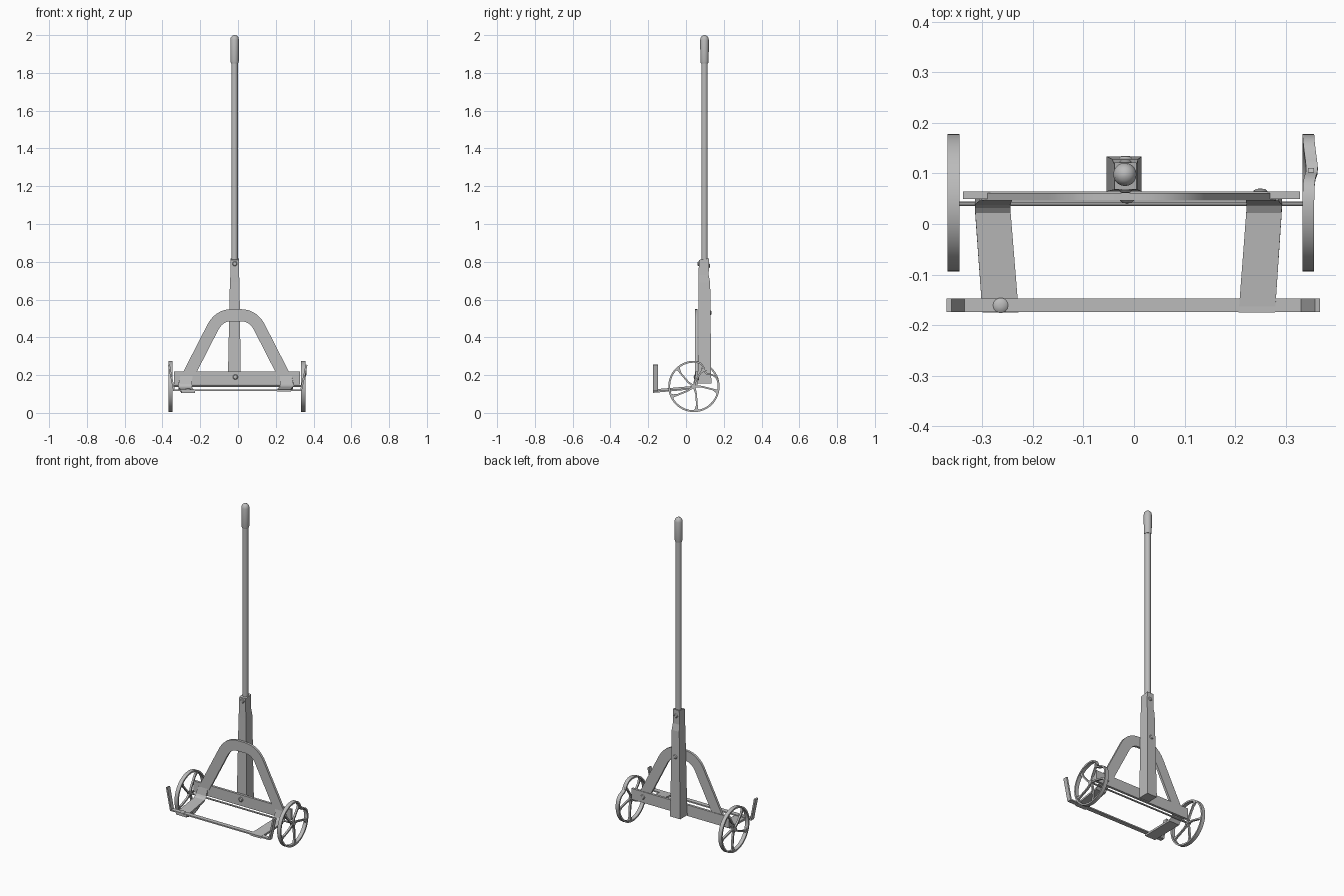
import bpy, bmesh
from math import sin, cos, pi, radians, exp
from mathutils import Vector, Matrix

cube = bpy.data.objects.get("Cube")
if cube:
    bpy.data.objects.remove(cube)

GREY = (0.5, 0.5, 0.5, 1)
metal = bpy.data.materials.new("grey_metal")
metal.use_nodes = True
metal.diffuse_color = GREY
metal.node_tree.nodes["Principled BSDF"].inputs["Base Color"].default_value = GREY


def finish(name, bm, smooth=False):
    bmesh.ops.recalc_face_normals(bm, faces=bm.faces)
    mesh = bpy.data.meshes.new(name)
    bm.to_mesh(mesh)
    bm.free()
    mesh.materials.append(metal)
    ob = bpy.data.objects.new(name, mesh)
    bpy.context.collection.objects.link(ob)
    if smooth:
        bpy.ops.object.select_all(action="DESELECT")
        ob.select_set(True)
        bpy.context.view_layer.objects.active = ob
        bpy.ops.object.shade_smooth_by_angle(angle=radians(35))
    return ob


def add_loft(bm, sections, closed=False):
    """Skin a list of equal-length cross-sections."""
    rings = [[bm.verts.new(p) for p in s] for s in sections]
    n = len(rings[0])
    for i in range(len(rings) if closed else len(rings) - 1):
        a, b = rings[i], rings[(i + 1) % len(rings)]
        for k in range(n):
            bm.faces.new((a[k], a[(k + 1) % n], b[(k + 1) % n], b[k]))
    if not closed:
        bm.faces.new(rings[0])
        bm.faces.new(rings[-1])


def loft(name, sections, smooth=False, closed=False):
    bm = bmesh.new()
    add_loft(bm, sections, closed)
    return finish(name, bm, smooth)


def slab(c, across, thick):
    """Rectangular section around c from two half-extents."""
    c, a, t = Vector(c), Vector(across), Vector(thick)
    return [c - a - t, c + a - t, c + a + t, c - a + t]


def turned(name, profile, origin, axis=(0, 0, 1), sides=20):
    """Round part from (radius, distance along axis) pairs."""
    rot = Vector((0, 0, 1)).rotation_difference(Vector(axis)).to_matrix()
    o = Vector(origin)
    return loft(name, [[o + rot @ Vector((r * cos(2 * pi * k / sides), r * sin(2 * pi * k / sides), h))
                        for k in range(sides)] for r, h in profile], smooth=True)


# Pole and domed grip
PX, PY = -0.018, 0.098
turned("pole", [(0.017, 0.7), (0.017, 1.9)], (PX, PY, 0))
turned("grip", [(0.019, 1.85), (0.022, 1.86), (0.023, 1.975), (0.02, 1.988),
                (0.013, 1.996), (0.004, 2.0)], (PX, PY, 0))

# Tapered square post, chamfered back at the socket
post = []
for z, x0, x1, y0, y1 in ((0.155, -0.054, 0.015, 0.064, 0.134), (0.69, -0.043, 0.008, 0.067, 0.128),
                          (0.73, -0.04, 0.006, 0.067, 0.12), (0.81, -0.039, 0.005, 0.068, 0.122)):
    post.append([(x0, y0, z), (x1, y0, z), (x1, y1, z + (0.008 if z > 0.8 else 0)),
                 (x0, y1, z + (0.008 if z > 0.8 else 0))])
loft("post", post)

# Cross plank
loft("cross_plank", [slab((x, 0.057, 0.184), (0, 0.0075, 0), (0, 0, 0.034)) for x in (-0.338, 0.328)])


# Arched frame
def bend(a, b, c, n=8):
    a, b, c = Vector(a), Vector(b), Vector(c)
    return [a * (1 - t) ** 2 + b * 2 * t * (1 - t) + c * t * t for t in (i / n for i in range(n + 1))]


path = ([Vector((-0.273, 0.18))] + bend((-0.14, 0.44), (-0.105, 0.517), (-0.035, 0.517))
        + bend((0.015, 0.517), (0.085, 0.517), (0.12, 0.44)) + [Vector((0.253, 0.18))])
arch = []
for i, p in enumerate(path):
    d = (path[min(i + 1, len(path) - 1)] - path[max(i - 1, 0)]).normalized()
    if i in (1, len(path) - 2):
        d = (path[1] - path[0] if i == 1 else path[-1] - path[-2]).normalized()
    arch.append(slab((p.x, 0.054, p.y), (-d.y * 0.032, 0, d.x * 0.032), (0, 0.0075, 0)))
loft("arch", arch, smooth=True)

# Feet bent forward from the arch legs
for name, xs, drop in (("right_foot", (-0.273, -0.28, -0.279, -0.264), 0),
                       ("left_foot", (0.253, 0.258, 0.257, 0.243), 0.006)):
    loft(name, [slab((xs[0], 0.054, 0.195), (0.032, 0, 0), (0, 0.0075, 0)),
                slab((xs[1], 0.044, 0.155), (0.035, 0, 0), (0, 0.006, 0.003)),
                slab((xs[2], 0.02, 0.129 + drop), (0.035, 0, 0), (0, 0.002, 0.006)),
                slab((xs[3], -0.175, 0.112 + drop), (0.036, 0, 0), (0, 0, 0.006))])

# Front bar with ends turned up
W = (0, 0.0135, 0)
loft("front_bar", [slab((-0.366, -0.161, 0.255), W, (0.005, 0, 0.001)),
                   slab((-0.339, -0.161, 0.121), W, (0.004, 0, 0.004)),
                   slab((0.334, -0.161, 0.121), W, (-0.004, 0, 0.004)),
                   slab((0.363, -0.161, 0.255), W, (-0.005, 0, 0.001))])

# Axle
turned("axle", [(0.005, -0.36), (0.005, 0.35)], (0, 0.04, 0.142), (1, 0, 0), 10)

# Bolts
for name, at, axis, r in (("plank_front_bolt", (-0.014, 0.048, 0.19), (0, -1, 0), 0.014),
                          ("plank_back_bolt", (0.25, 0.063, 0.185), (0, 1, 0), 0.014),
                          ("post_top_bolt", (-0.017, 0.068, 0.79), (0, -1, 0), 0.013),
                          ("post_socket_bolt", (-0.017, 0.121, 0.78), (0, 1, 0), 0.012),
                          ("post_back_bolt", (-0.017, 0.128, 0.53), (0, 1, 0), 0.013),
                          ("bar_bolt", (-0.264, -0.161, 0.124), (0, 0, 1), 0.015)):
    turned(name, [(r, -0.004), (r, 0.002), (r * 0.7, 0.006), (r * 0.2, 0.007)], at, axis, 14)


# Spoked wheels, the left one with a dented rim
def wheel(name, x, dent):
    cy, cz, half = 0.042, 0.14, 0.0115

    def dip(a):
        return dent * exp(-((a - radians(48)) / radians(18)) ** 2)

    def point(a, r, dx):
        return Vector((x + dx + dip(a) * 0.2, cy + r * cos(a), cz + r * sin(a)))

    steps = 56
    rim = []
    for i in range(steps):
        a = 2 * pi * i / steps - pi / 2
        r = 0.136 - dip(a)
        rim.append([point(a, r, -half), point(a, r, half), point(a, r - 0.01, half), point(a, r - 0.01, -half)])
    loft(name + "_rim", rim, smooth=True, closed=True)
    bm = bmesh.new()
    for k in range(5):
        a = radians(-85 + 72 * k)
        out = Vector((0, cos(a), sin(a)))
        side = Vector((0, -sin(a), cos(a)))
        reach = 0.131 - dip(a)
        sections = []
        for t, w in ((0, 0.007), (0.3, 0.0045), (0.75, 0.0045), (0.9, 0.008), (1, 0.016)):
            c = Vector((x + dip(a) * 0.2 * t, cy, cz)) + out * reach * t + side * 0.01 * sin(pi * t)
            sections.append(slab(c, side * w, (0.006, 0, 0)))
        add_loft(bm, sections)
    finish(name + "_spokes", bm)
    turned(name + "_hub", [(0.013, -0.011), (0.013, 0.011)], (x, cy, cz), (1, 0, 0), 14)


wheel("right_wheel", -0.357, 0)
wheel("left_wheel", 0.345, 0.036)
